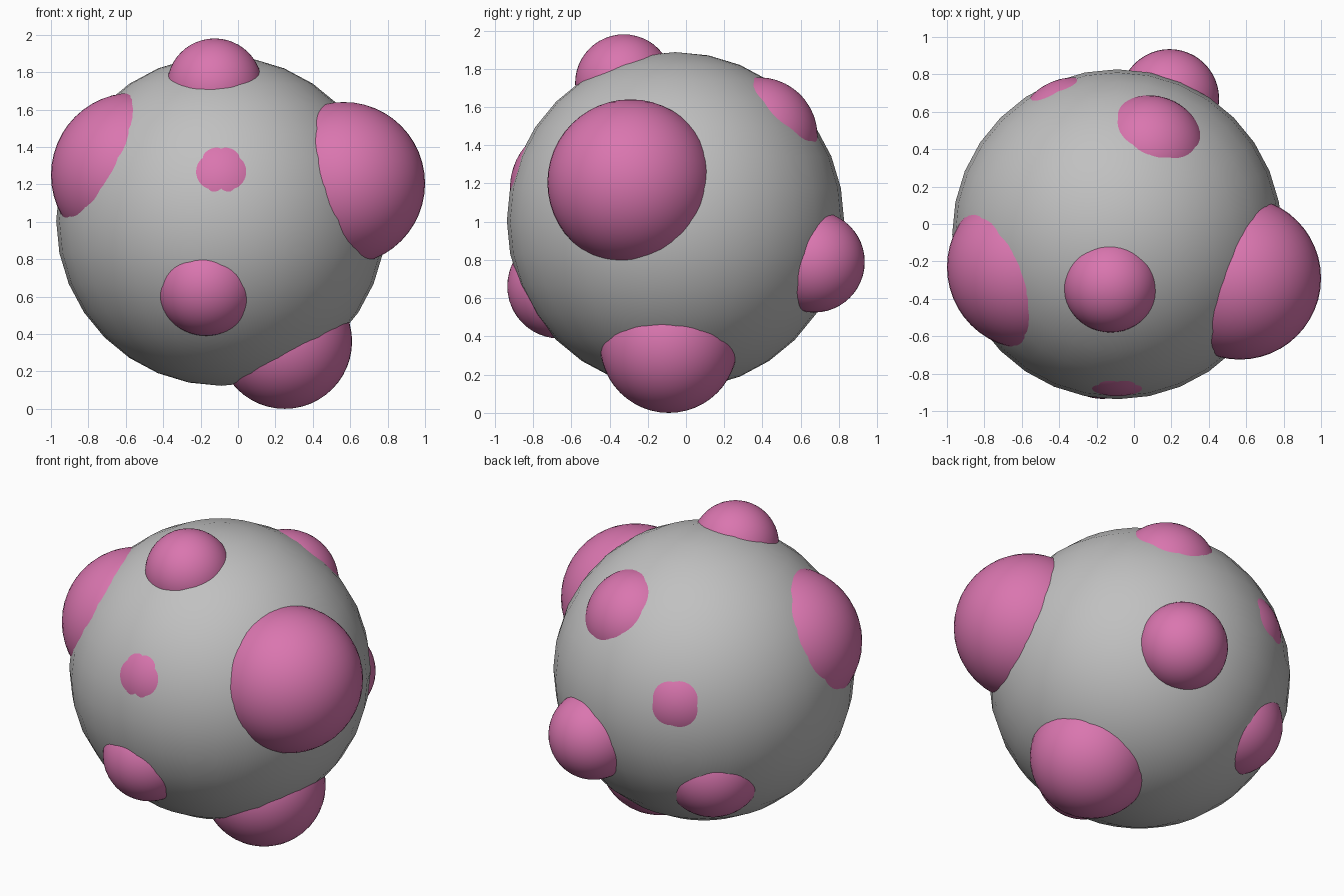
import bpy
from mathutils import Vector

if "Cube" in bpy.data.objects:
    bpy.data.objects.remove(bpy.data.objects["Cube"])


def material(name, rgb):
    mat = bpy.data.materials.new(name)
    mat.diffuse_color = (*rgb, 1)
    mat.use_nodes = True
    mat.node_tree.nodes["Principled BSDF"].inputs["Base Color"].default_value = mat.diffuse_color
    return mat


grey = material("grey", (0.53, 0.53, 0.53))
pink = material("pink", (0.70, 0.18, 0.43))


def ball(name, centre, radius, mat, segments=32, rings=16):
    """Smooth ball; bumps turn their pole outward from the body."""
    bpy.ops.mesh.primitive_uv_sphere_add(segments=segments, ring_count=rings,
                                         radius=radius, location=centre)
    ob = bpy.context.object
    ob.name = name
    ob.data.materials.append(mat)
    bpy.ops.object.shade_smooth()
    return ob


# Main round body
body_centre = Vector((-0.09, -0.055, 1.005))
ball("body", body_centre, 0.882, grey)

# Rounded bumps sunk into the body: centre and radius
bumps = {
    "right_bump": ((0.565, -0.29, 1.205), 0.435),
    "left_bump": ((-0.56, -0.23, 1.25), 0.44),
    "top_bump": ((-0.125, -0.325, 1.725), 0.255),
    "bottom_bump": ((0.25, -0.09, 0.36), 0.36),
    "back_bump": ((0.19, 0.67, 0.79), 0.265),
}
for name, (centre, radius) in bumps.items():
    ob = ball(name, centre, radius, pink, 48, 24)

# Shallow bumps: direction from the body, depth of centre, radius
shallow = {
    "upper_back_bump": ((0.225, 0.585, 0.595), 0.64, 0.31),
    "lower_front_bump": ((-0.095, -0.735, -0.415), 0.70, 0.274),
    "lower_back_bump": ((-0.46, 0.54, -0.48), 0.657, 0.30),
    "front_spot": ((0.0, -0.828, 0.27), 0.553, 0.34),
    "back_spot": ((-0.343, 0.78, 0.17), 0.578, 0.32),
}
for name, (direction, depth, radius) in shallow.items():
    centre = body_centre + Vector(direction).normalized() * depth
    ob = ball(name, centre, radius, pink, 48, 24)
    ob.rotation_euler = Vector(direction).to_track_quat('Z', 'Y').to_euler()
